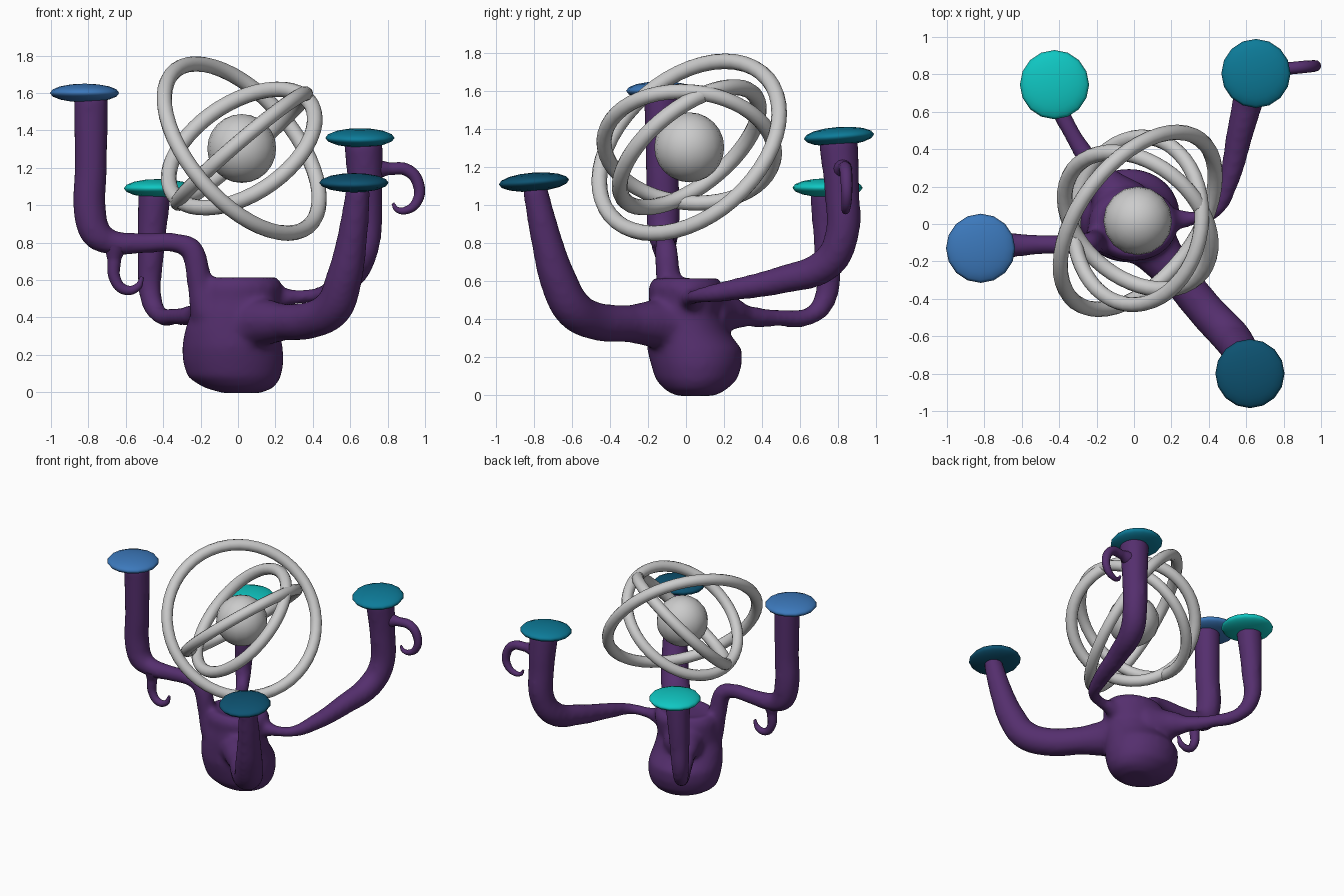
import bpy, math
from mathutils import Vector

if "Cube" in bpy.data.objects:
    bpy.data.objects.remove(bpy.data.objects["Cube"])


def material(name, rgb):
    m = bpy.data.materials.new(name)
    m.diffuse_color = (*rgb, 1)
    m.use_nodes = True
    m.node_tree.nodes["Principled BSDF"].inputs["Base Color"].default_value = m.diffuse_color
    return m


def smooth(ob):
    for p in ob.data.polygons:
        p.use_smooth = True


def activate(obs):
    bpy.ops.object.select_all(action='DESELECT')
    for o in obs:
        o.select_set(True)
    bpy.context.view_layer.objects.active = obs[0]


def tube(name, pts):
    """Tapered tube through (x, y, z, radius) points, converted to a mesh."""
    cu = bpy.data.curves.new(name, 'CURVE')
    cu.dimensions = '3D'
    cu.bevel_depth = 1.0
    cu.bevel_resolution = 4
    cu.resolution_u = 8
    cu.use_fill_caps = True
    sp = cu.splines.new('BEZIER')
    sp.bezier_points.add(len(pts) - 1)
    for b, (x, y, z, r) in zip(sp.bezier_points, pts):
        b.co = (x, y, z)
        b.radius = r
        b.handle_left_type = b.handle_right_type = 'AUTO'
    ob = bpy.data.objects.new(name, cu)
    bpy.context.collection.objects.link(ob)
    activate([ob])
    bpy.ops.object.convert(target='MESH')
    ob = bpy.context.view_layer.objects.active
    smooth(ob)
    return ob


purple = material("purple", (0.09, 0.028, 0.155))

# Lumpy body: stacked ellipses (z, centre x, centre y, radius x, radius y)
rows = [(-.005, .02, .05, .1, .1), (.025, .005, .05, .19, .16), (.08, -.02, .055, .25, .215),
        (.16, -.025, .055, .27, .24), (.24, -.03, .045, .27, .25), (.33, -.03, .01, .255, .215),
        (.42, -.02, -.01, .235, .195), (.5, -.01, 0, .235, .195), (.57, 0, 0, .24, .2),
        (.622, 0, 0, .205, .165), (.597, 0, 0, .12, .1)]
N = 32
verts = [(cx + rx * math.cos(2 * math.pi * i / N), cy + ry * math.sin(2 * math.pi * i / N), z)
         for z, cx, cy, rx, ry in rows for i in range(N)]
faces = [(k * N + i, k * N + (i + 1) % N, (k + 1) * N + (i + 1) % N, (k + 1) * N + i)
         for k in range(len(rows) - 1) for i in range(N)]
faces += [tuple(reversed(range(N))), tuple(range((len(rows) - 1) * N, len(rows) * N))]
me = bpy.data.meshes.new("body")
me.from_pydata(verts, [], faces)
body = bpy.data.objects.new("body_with_arms", me)
bpy.context.collection.objects.link(body)

# Four arms, from body to disc, flared where they leave the body
left_arm = tube("left_arm", [
    (-.16, -.07, .43, .1), (-.205, -.09, .57, .066), (-.225, -.1, .7, .066), (-.25, -.105, .765, .062),
    (-.33, -.11, .798, .053), (-.5, -.11, .797, .055), (-.68, -.115, .803, .068),
    (-.755, -.12, .845, .085), (-.79, -.12, .95, .09),
    (-.787, -.125, 1.2, .089), (-.787, -.13, 1.59, .094)])
back_left_arm = tube("back_left_arm", [
    (-.07, .1, .42, .17), (-.16, .22, .43, .1), (-.23, .32, .415, .058), (-.33, .48, .405, .047),
    (-.425, .66, .42, .05), (-.465, .73, .5, .06), (-.465, .745, .75, .074), (-.445, .74, 1.08, .092)])
back_right_arm = tube("back_right_arm", [
    (.1, .02, .48, .1), (.22, .025, .505, .06), (.32, .03, .51, .038), (.43, .07, .522, .042),
    (.505, .23, .55, .058), (.57, .5, .605, .075), (.635, .74, .69, .09), (.675, .815, .82, .09),
    (.68, .82, 1.08, .094), (.67, .8, 1.35, .107)])
front_right_arm = tube("front_right_arm", [
    (.05, -.05, .37, .17), (.15, -.18, .375, .125), (.25, -.3, .375, .1), (.4, -.48, .39, .102),
    (.51, -.595, .455, .106), (.565, -.67, .6, .1), (.61, -.735, .82, .083), (.645, -.8, 1.11, .066)])

# Melt body and arms into one skin
activate([body, left_arm, back_left_arm, back_right_arm, front_right_arm])
bpy.ops.object.join()
body.data.materials.clear()
body.data.materials.append(purple)
rm = body.modifiers.new("skin", 'REMESH')
rm.mode = 'VOXEL'
rm.voxel_size = 0.017
rm.use_smooth_shade = True
sm = body.modifiers.new("blend", 'SMOOTH')
sm.factor = 0.5
sm.iterations = 14

# Curled hooks on two arms
hooks = {
    "left_hook": [(-.655, -.12, .78, .06), (-.662, -.12, .71, .037), (-.655, -.12, .6, .03),
                  (-.605, -.12, .548, .027), (-.54, -.12, .56, .021), (-.512, -.12, .617, .01)],
    "right_hook": [(.72, .82, 1.19, .06), (.81, .83, 1.195, .033), (.91, .84, 1.185, .033),
                   (.965, .845, 1.11, .031), (.957, .845, 1.02, .027), (.9, .84, .973, .021),
                   (.85, .835, .977, .015), (.828, .835, 1.01, .008)]}
for name, pts in hooks.items():
    tube(name, pts).data.materials.append(purple)

# Lens-shaped discs on the arm tips
discs = [("left_disc", (-.82, -.13, 1.6), 0, (.045, .19, .5)),
         ("back_left_disc", (-.425, .745, 1.09), 0, (.005, .57, .54)),
         ("back_right_disc", (.652, .805, 1.36), 4, (.004, .2, .32)),
         ("front_right_disc", (.62, -.8, 1.12), 4, (.004, .085, .165))]
for name, loc, tilt, rgb in discs:
    bpy.ops.mesh.primitive_uv_sphere_add(segments=16, ring_count=8, radius=1, location=loc,
                                         rotation=(math.radians(tilt), 0, 0))
    ob = bpy.context.object
    ob.name = name
    ob.scale = (.185, .185, .05)
    ob.data.materials.append(material(name, rgb))
    smooth(ob)

# Floating sphere and its three tilted rings
centre = (.02, .017, 1.303)
bpy.ops.mesh.primitive_uv_sphere_add(segments=16, ring_count=12, radius=.184, location=centre)
bpy.context.object.name = "core_sphere"
smooth(bpy.context.object)
rings = [("outer_ring", .548, .041, (.65, -.5, .56)),
         ("middle_ring", .45, .04, (-.65, .08, .76)),
         ("inner_ring", .44, .042, (-.46, -.555, .695))]
for name, radius, thick, normal in rings:
    rot = Vector((0, 0, 1)).rotation_difference(Vector(normal)).to_euler()
    bpy.ops.mesh.primitive_torus_add(major_radius=radius, minor_radius=thick, major_segments=48,
                                     minor_segments=12, location=centre, rotation=rot)
    bpy.context.object.name = name
    smooth(bpy.context.object)
